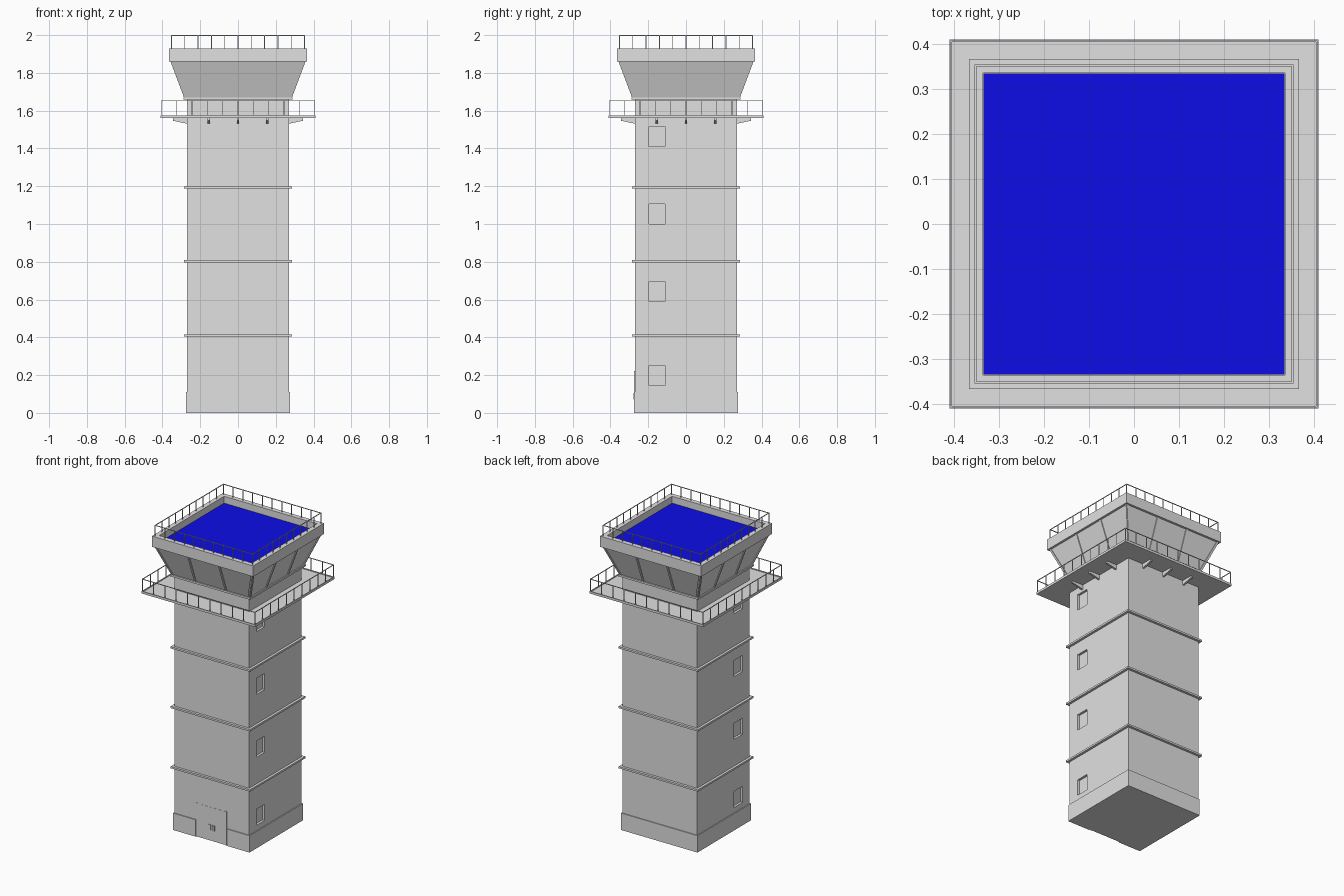
import bpy, bmesh, math
from mathutils import Matrix, Vector

if "Cube" in bpy.data.objects:
    bpy.data.objects.remove(bpy.data.objects["Cube"])


def material(name, rgb):
    m = bpy.data.materials.new(name)
    m.use_nodes = True
    m.diffuse_color = (*rgb, 1)
    m.node_tree.nodes["Principled BSDF"].inputs["Base Color"].default_value = (*rgb, 1)
    return m


GREY = material("concrete_grey", (0.75, 0.75, 0.75))
BLUE = material("roof_blue", (0.005, 0.005, 1.0))


def finish(name, bm, mat=GREY):
    bmesh.ops.recalc_face_normals(bm, faces=bm.faces)
    mesh = bpy.data.meshes.new(name)
    bm.to_mesh(mesh)
    bm.free()
    mesh.materials.append(mat)
    obj = bpy.data.objects.new(name, mesh)
    bpy.context.collection.objects.link(obj)
    return obj


def add_box(bm, lo, hi, matrix=Matrix()):
    lo, hi = Vector(lo), Vector(hi)
    fit = Matrix.Translation((lo + hi) / 2) @ Matrix.Diagonal((*(hi - lo), 1))
    bmesh.ops.create_cube(bm, size=1, matrix=matrix @ fit)


def square_tier(name, profile, mat=GREY):
    """Solid of square plan from (half width, height) pairs, bottom to top."""
    bm = bmesh.new()
    rings = [[bm.verts.new((sx * r, sy * r, z))
              for sx, sy in ((-1, -1), (1, -1), (1, 1), (-1, 1))] for r, z in profile]
    for a, b in zip(rings, rings[1:]):
        for i in range(4):
            j = (i + 1) % 4
            bm.faces.new((a[i], a[j], b[j], b[i]))
    bm.faces.new(rings[0][::-1])
    bm.faces.new(rings[-1])
    return finish(name, bm, mat)


def slab(name, r, z0, z1, mat=GREY):
    return square_tier(name, [(r, z0), (r, z1)], mat)


def four_sides():
    return [Matrix.Rotation(math.radians(a), 4, 'Z') for a in (0, 90, 180, 270)]


# Shaft with recessed windows on both flanks
HALF = 0.27
shaft = slab("shaft", HALF, 0, 1.565)
bm = bmesh.new()
for side in (-1, 1):
    for z in (0.145, 0.59, 1.0, 1.41):
        x0, x1 = sorted((side * (HALF - 0.015), side * (HALF + 0.05)))
        add_box(bm, (x0, -0.197, z), (x1, -0.11, z + 0.105))
cutter = finish("window_cutter", bm)
cutter.hide_render = True
cut = shaft.modifiers.new("windows", 'BOOLEAN')
cut.operation, cut.solver, cut.object = 'DIFFERENCE', 'EXACT', cutter
bpy.context.view_layer.objects.active = shaft
bpy.ops.object.modifier_apply(modifier=cut.name)
bpy.data.objects.remove(cutter)

# Plinth wrapped around the shaft, open at the doorway
bm = bmesh.new()
P = 0.276
add_box(bm, (-P, HALF - 0.01, 0), (P, P, 0.11))
for side in (-1, 1):
    for lo, hi in (((HALF - 0.01, -P), (P, P)), ((0.115, -P), (P, -HALF + 0.01))):
        xs = sorted((side * lo[0], side * hi[0]))
        add_box(bm, (xs[0], lo[1], 0), (xs[1], hi[1], 0.11))
finish("plinth", bm)

# Double door: leaves, jambs and handles
bm = bmesh.new()
for side in (-1, 1):
    xs = sorted((side * 0.001, side * 0.102))
    add_box(bm, (xs[0], -HALF - 0.001, 0.01), (xs[1], -HALF + 0.005, 0.218))
finish("door_leaves", bm)
bm = bmesh.new()
for side in (-1, 1):
    xs = sorted((side * 0.102, side * 0.108))
    add_box(bm, (xs[0], -HALF - 0.004, 0), (xs[1], -HALF + 0.005, 0.222))
finish("door_jambs", bm)
bm = bmesh.new()
for side in (-1, 1):
    xs = sorted((side * 0.006, side * 0.022))
    add_box(bm, (xs[0], -HALF - 0.007, 0.07), (xs[1], -HALF, 0.105))
finish("door_handles", bm)

# String courses around the shaft
for i, z in enumerate((0.41, 0.803, 1.193)):
    slab(f"band_{i + 1}", 0.286, z - 0.006, z + 0.006)

# Walkway deck with a thin lip, and wedge brackets below it
square_tier("walkway_deck", [(0.41, 1.56), (0.41, 1.575), (0.404, 1.575), (0.404, 1.57)])
bm = bmesh.new()
for rot in four_sides():
    for x in (-0.155, 0, 0.155):
        ends = [[bm.verts.new(rot @ Vector((x + dx, -y, z))) for y, z in
                 ((0.265, 1.53), (0.345, 1.547), (0.345, 1.562), (0.265, 1.562))]
                for dx in (-0.006, 0.006)]
        bm.faces.new(ends[0])
        bm.faces.new(ends[1][::-1])
        for i in range(4):
            j = (i + 1) % 4
            bm.faces.new((ends[0][i], ends[0][j], ends[1][j], ends[1][i]))
finish("deck_brackets", bm)


# Railings: posts and one top rail per side
def railing(name, r, z0, z1, bays=10, t=0.002):
    bm = bmesh.new()
    for rot in four_sides():
        for i in range(bays):
            x = -r + 2 * r * i / bays
            add_box(bm, (x - t, -r - t, z0), (x + t, -r + t, z1 - t), rot)
        add_box(bm, (-r - t, -r - t, z1 - 2 * t), (r + t, -r + t, z1), rot)
    finish(name, bm)


railing("walkway_railing", 0.406, 1.57, 1.655)
railing("roof_railing", 0.352, 1.928, 2.0)

# Cab: low wall, sill, outward-leaning glazing
Z0, Z1, R0, R1 = 1.67, 1.862, 0.28, 0.352
slab("cab_wall", HALF, 1.565, 1.66)
slab("cab_sill", 0.288, 1.658, 1.67)
square_tier("cab_glazing", [(R0, Z0), (R1, Z1)])

# Mullions follow the slope of the glazing
bm = bmesh.new()
for rot in four_sides():
    for low, high in ((-0.111, -0.111), (0.111, 0.111),
                      (-R0 + 0.004, -R1 + 0.004), (R0 - 0.004, R1 - 0.004)):
        made = bmesh.ops.create_cube(bm, size=1)["verts"]
        for v in made:
            top = v.co.z > 0
            x = (high if top else low) + v.co.x * 0.012
            y = -(R1 if top else R0) + v.co.y * 0.012
            v.co = rot @ Vector((x, y, Z1 if top else Z0))
finish("cab_mullions", bm)

# Roof parapet around the sunken blue roof
square_tier("roof_parapet", [(0.366, 1.86), (0.366, 1.93), (0.335, 1.93), (0.335, 1.88)])
slab("roof_surface", 0.334, 1.879, 1.886, BLUE)
